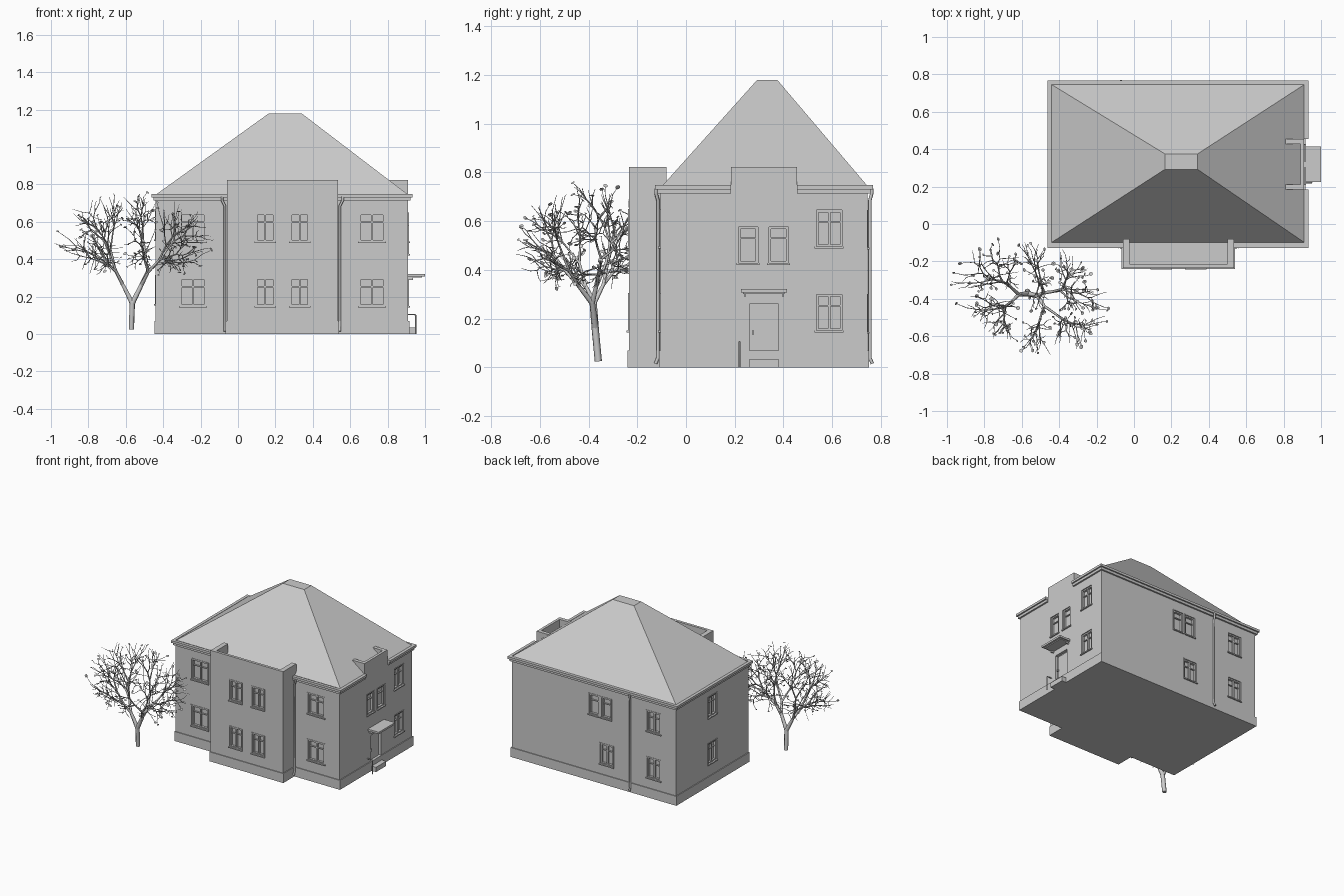
import bpy, bmesh, math, random
from mathutils import Vector, Matrix

if "Cube" in bpy.data.objects:
    bpy.data.objects.remove(bpy.data.objects["Cube"])

random.seed(7)
X0, X1, Y0, Y1 = -0.44, 0.91, -0.105, 0.745      # main wall faces
BX0, BX1, BY = -0.06, 0.535, -0.235              # front bay
EAVE = 0.74


def finish(bm, name):
    bmesh.ops.recalc_face_normals(bm, faces=bm.faces)
    me = bpy.data.meshes.new(name)
    bm.to_mesh(me)
    bm.free()
    ob = bpy.data.objects.new(name, me)
    bpy.context.collection.objects.link(ob)
    return ob


def add_box(bm, x0, x1, y0, y1, z0, z1, m=Matrix()):
    t = Matrix.Translation(((x0 + x1) / 2, (y0 + y1) / 2, (z0 + z1) / 2))
    s = Matrix.Diagonal((x1 - x0, y1 - y0, z1 - z0, 1))
    bmesh.ops.create_cube(bm, size=1, matrix=m @ t @ s)


def boxes(name, items):
    bm = bmesh.new()
    for it in items:
        add_box(bm, *it)
    return finish(bm, name)


def footprint(name, o, z0, z1):
    pts = [(X0 - o, Y0 - o), (BX0 - o, Y0 - o), (BX0 - o, BY - o), (BX1 + o, BY - o),
           (BX1 + o, Y0 - o), (X1 + o, Y0 - o), (X1 + o, Y1 + o), (X0 - o, Y1 + o)]
    bm = bmesh.new()
    f = bm.faces.new([bm.verts.new((x, y, z0)) for x, y in pts])
    r = bmesh.ops.extrude_face_region(bm, geom=[f])
    vs = [g for g in r['geom'] if isinstance(g, bmesh.types.BMVert)]
    bmesh.ops.translate(bm, verts=vs, vec=(0, 0, z1 - z0))
    return finish(bm, name)


def tubes(name, paths, depth, res=2):
    """paths: lists of (point, radius factor)"""
    cu = bpy.data.curves.new(name, 'CURVE')
    cu.dimensions = '3D'
    cu.bevel_depth, cu.bevel_resolution, cu.use_fill_caps = depth, res, True
    for p in paths:
        s = cu.splines.new('POLY')
        s.points.add(len(p) - 1)
        for q, (co, r) in zip(s.points, p):
            q.co, q.radius = (*co, 1), r
    ob = bpy.data.objects.new(name, cu)
    bpy.context.collection.objects.link(ob)


# walls and plinth
walls = footprint("walls", 0, 0, EAVE)
footprint("plinth", 0.006, 0, 0.07)

# windows: wall matrix (local x along wall, local -y outward), centre, sill height, width
def wall(x, y, deg):
    return Matrix.Translation((x, y, 0)) @ Matrix.Rotation(math.radians(deg), 4, 'Z')

front, bay = wall(0, Y0, 0), wall(0, BY, 0)
right, back, left = wall(X1, 0, 90), wall(0, Y1, 180), wall(X0, 0, -90)
wins = []
for z in (0.15, 0.495):
    wins += [(bay, 0.145, z, 0.11), (bay, 0.33, z, 0.11),
             (front, -0.24, z, 0.145), (front, 0.717, z, 0.145),
             (right, 0.588, z, 0.115), (back, 0.257, z - 0.005, 0.12),
             (left, -0.32, z + 0.01, 0.11)]
wins += [(right, 0.255, 0.427, 0.09), (right, 0.38, 0.427, 0.09),
         (back, -0.235, 0.49, 0.09), (back, -0.133, 0.49, 0.09),
         (back, -0.13, 0.145, 0.115)]
H = 0.15
cut, frames, sills = bmesh.new(), bmesh.new(), bmesh.new()


def ring(bm, a, b, z0, z1, t, y0, y1, m):
    add_box(bm, a, a + t, y0, y1, z0, z1, m)
    add_box(bm, b - t, b, y0, y1, z0, z1, m)
    add_box(bm, a + t, b - t, y0, y1, z0, z0 + t, m)
    add_box(bm, a + t, b - t, y0, y1, z1 - t, z1, m)


for m, u, z, w in wins:
    a, b = u - w / 2 + 0.005, u + w / 2 - 0.005
    add_box(cut, a, b, -0.03, 0.02, z, z + H, m)
    ring(frames, a, b, z, z + H, 0.009, 0.004, 0.021, m)
    ring(frames, a - 0.006, b + 0.006, z - 0.004, z + H + 0.006, 0.006, -0.003, 0.004, m)
    if w > 0.1:
        add_box(frames, u - 0.005, u + 0.005, 0.006, 0.021, z, z + H, m)
    add_box(frames, a, b, 0.01, 0.021, z + 0.1, z + 0.106, m)
    add_box(sills, a - 0.007, b + 0.007, -0.009, 0.02, z - 0.007, z + 0.001, m)
add_box(cut, 0.26, 0.38, -0.03, 0.02, 0.035, 0.26, right)
finish(frames, "window_frames")
finish(sills, "window_sills")
cutter = finish(cut, "opening_cutter")
cutter.hide_render = True
mod = walls.modifiers.new("openings", 'BOOLEAN')
mod.operation, mod.solver, mod.object = 'DIFFERENCE', 'EXACT', cutter
bpy.context.view_layer.objects.active = walls
bpy.ops.object.modifier_apply(modifier=mod.name)
bpy.data.objects.remove(cutter)

# hipped roof with a small flat top
bm = bmesh.new()
lo = [bm.verts.new((x, y, 0.745)) for x, y in
      ((X0, -0.098), (X1, -0.098), (X1, Y1), (X0, Y1))]
hi = [bm.verts.new((x, y, 1.18)) for x, y in
      ((0.165, 0.292), (0.34, 0.292), (0.34, 0.375), (0.165, 0.375))]
bm.faces.new(lo[::-1])
bm.faces.new(hi)
for i in range(4):
    j = (i + 1) % 4
    bm.faces.new((lo[i], lo[j], hi[j], hi[i]))
finish(bm, "roof")

# parapets over the bay and over the right entrance
P = 0.823
boxes("bay_parapet", [(BX0, BX1, BY, BY + 0.02, EAVE, P),
                      (BX0, BX0 + 0.035, BY + 0.02, -0.08, EAVE, P),
                      (BX1 - 0.035, BX1, BY + 0.02, -0.08, EAVE, P)])
boxes("side_parapet", [(X1 - 0.02, X1, 0.185, 0.455, EAVE, P),
                       (0.81, X1 - 0.02, 0.185, 0.212, EAVE, P),
                       (0.81, X1 - 0.02, 0.428, 0.455, EAVE, P)])

# eaves: fascia below, wider gutter above, broken at the parapets
def eaves(name, o, z0, z1):
    boxes(name, [(X0 - o, BX0, Y0 - o, Y0, z0, z1), (BX1, X1 + o, Y0 - o, Y0, z0, z1),
                 (X1, X1 + o, Y0, 0.185, z0, z1), (X1, X1 + o, 0.455, Y1, z0, z1),
                 (X0 - o, X1 + o, Y1, Y1 + o, z0, z1), (X0 - o, X0, Y0, Y1, z0, z1)])

eaves("fascia", 0.012, 0.713, 0.735)
eaves("gutter", 0.022, 0.731, 0.748)

# downpipes
def pipe(x, dx, y, s):
    pts = [(x + dx, y + s * 0.018, 0.735), (x + dx, y + s * 0.018, 0.715), (x, y + s * 0.01, 0.685),
           (x, y + s * 0.01, 0.04), (x, y + s * 0.02, 0.015)]
    return [(p, 1) for p in pts]

tubes("downpipes", [pipe(-0.07, -0.015, Y0, -1), pipe(0.545, 0.015, Y0, -1),
                    pipe(-0.07, 0, Y1, 1)], 0.007)

# entrance: door, canopy, step, rail
boxes("door", [(X1 - 0.02, X1 - 0.014, 0.27, 0.37, 0.035, 0.25),
               (X1 - 0.014, X1 - 0.005, 0.272, 0.28, 0.135, 0.152)])
boxes("canopy", [(X1, 1.0, 0.225, 0.415, 0.308, 0.322),
                 (X1, 0.985, 0.235, 0.405, 0.302, 0.308),
                 (X1, 0.935, 0.238, 0.246, 0.29, 0.302),
                 (X1, 0.935, 0.394, 0.402, 0.29, 0.302)])
boxes("step", [(X1, 0.952, 0.26, 0.38, 0, 0.035)])
tubes("handrail", [[(p, 1) for p in ((X1, 0.22, 0.105), (0.945, 0.22, 0.105),
                                    (0.95, 0.22, 0.1), (0.95, 0.22, 0))]], 0.0035)

# tree: branches repeatedly split towards points scattered in the crown
tips = []
while len(tips) < 330:
    v = Vector([random.uniform(-1, 1) for _ in range(3)])
    if not 0.5 < v.length < 1:
        continue
    p = Vector((-0.55 + 0.43 * v.x, -0.39 + 0.31 * v.y - 0.07 * v.x, 0.51 + 0.26 * v.z))
    d = math.hypot(p.x + 0.57, p.y + 0.36)
    if p.z > 0.2 + 0.25 * max(0, 1 - d / 0.3) and p.z - 0.05 > 0.45 * d and p.y < -0.08:
        tips.append(p)
branches = []


def grow(p, pts, r):
    n = len(pts)
    if n == 1:
        mid = p.lerp(pts[0], 0.5) + Vector([random.uniform(-0.008, 0.008) for _ in range(3)])
        branches.append([(p, r), (mid, r * 0.8), (pts[0], r * 0.5)])
        return
    c = sum(pts, Vector()) / n
    q = p.lerp(c, 0.36 if n < 60 else 0.27)
    q += Vector([random.uniform(-1, 1) for _ in range(3)]) * 0.05 * (q - p).length
    r2 = 0.0009 + 0.00078 * n ** 0.5
    branches.append([(p, r), (q, r2)])
    spread = [max(t[i] for t in pts) - min(t[i] for t in pts) for i in range(3)]
    ax = spread.index(max(spread))
    pts = sorted(pts, key=lambda t: t[ax])
    k = max(1, min(n - 1, round(n * random.uniform(0.38, 0.62))))
    grow(q, pts[:k], r2)
    grow(q, pts[k:], r2)


grow(Vector((-0.57, -0.36, 0.025)), tips, 0.015)
tubes("tree_branches", branches, 1.0, 1)

# leaves: small tilted discs at the outer twigs
bm = bmesh.new()
for t in tips[::2]:
    tilt = Matrix.Rotation(random.uniform(-0.9, 0.9), 4, 'X') @ Matrix.Rotation(random.uniform(-0.9, 0.9), 4, 'Y')
    bmesh.ops.create_circle(bm, cap_ends=True, segments=6, radius=random.uniform(0.007, 0.012),
                            matrix=Matrix.Translation(t) @ tilt)
finish(bm, "tree_leaves")
